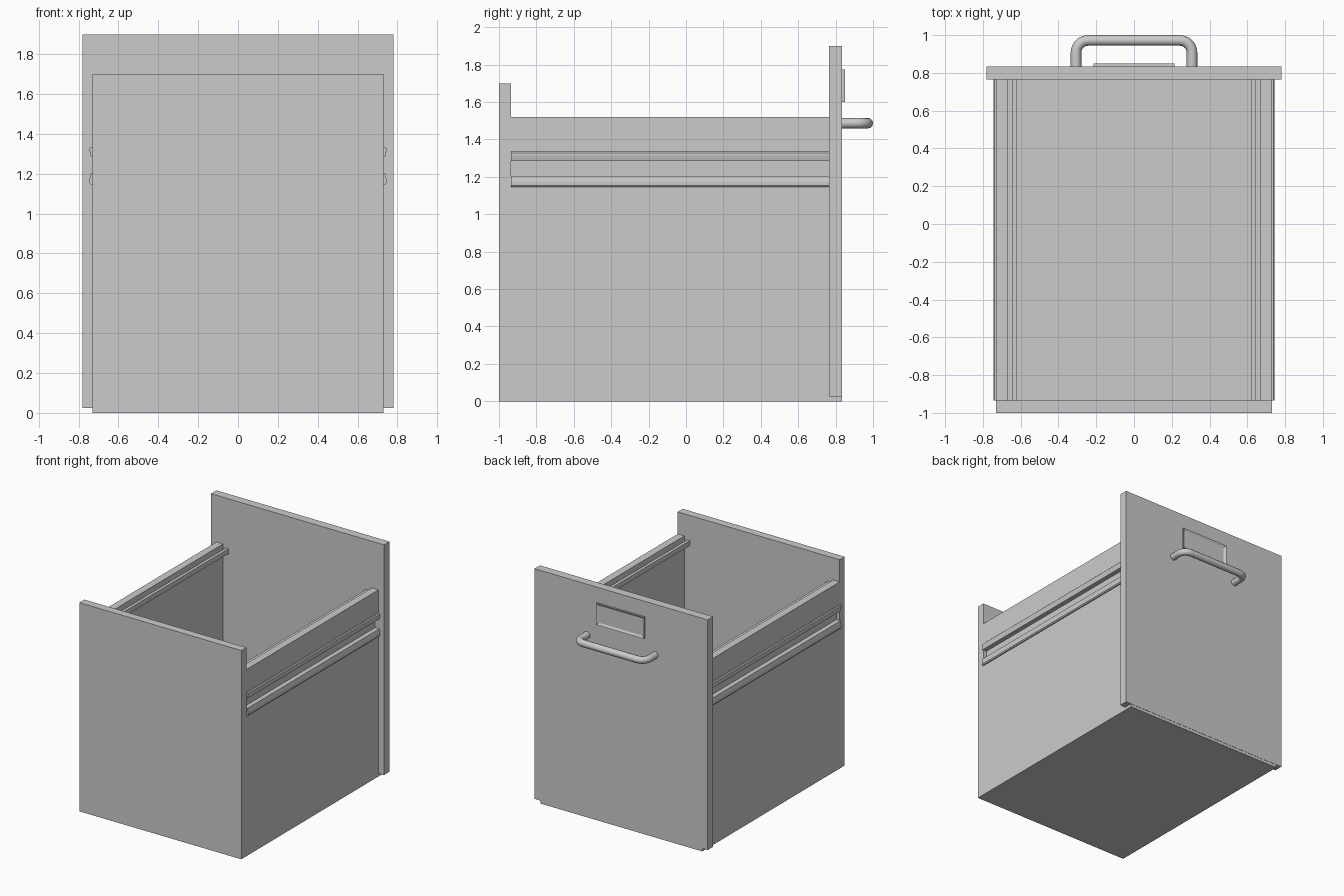
import bpy, bmesh, math
from mathutils import Vector

if "Cube" in bpy.data.objects:
    bpy.data.objects.remove(bpy.data.objects["Cube"])

def make(name, bm):
    bmesh.ops.recalc_face_normals(bm, faces=bm.faces[:])
    me = bpy.data.meshes.new(name)
    bm.to_mesh(me)
    bm.free()
    ob = bpy.data.objects.new(name, me)
    bpy.context.collection.objects.link(ob)
    return ob

def box(name, x, y, z):
    bm = bmesh.new()
    bmesh.ops.create_cube(bm, size=1)
    for v in bm.verts:
        v.co = Vector([(a + b) / 2 + c * (b - a) for (a, b), c in zip((x, y, z), v.co)])
    return make(name, bm)

def extrude_y(name, profile, y0, y1):
    bm = bmesh.new()
    f = bm.faces.new([bm.verts.new((x, y0, z)) for x, z in profile])
    r = bmesh.ops.extrude_face_region(bm, geom=[f])
    verts = [g for g in r["geom"] if isinstance(g, bmesh.types.BMVert)]
    bmesh.ops.translate(bm, vec=(0, y1 - y0, 0), verts=verts)
    return make(name, bm)

# Panels and floor
box("back_panel", (-.73, .73), (-1, -.935), (0, 1.7))
box("front_panel", (-.78, .78), (.765, .835), (.025, 1.9))
box("floor", (-.73, .73), (-.935, .765), (0, .06))
box("floor_front_lip", (-.73, .73), (.765, .833), (0, .025))

# Side walls: hanging-file ledge inside, ribbed slide channel outside
wall = [(.67, .06), (.73, .06), (.73, 1.145), (.738, 1.145), (.745, 1.153),
        (.745, 1.175), (.738, 1.205), (.7, 1.205), (.7, 1.285), (.738, 1.285),
        (.745, 1.315), (.745, 1.328), (.738, 1.335), (.73, 1.335), (.73, 1.52),
        (.67, 1.52), (.67, 1.475), (.645, 1.475), (.645, 1.495), (.62, 1.495),
        (.62, 1.455), (.67, 1.455)]
for side, s in (("right", 1), ("left", -1)):
    extrude_y(side + "_wall", [(s * x, z) for x, z in wall], -.935, .765)
    box(side + "_wall_foot", sorted((s * .67, s * .73)), (-.935, .765), (.06, .061))

# Label holder: raised frame with a recessed card
bm = bmesh.new()
bmesh.ops.create_cube(bm, size=1)
for v in bm.verts:
    v.co = Vector((v.co.x * .43, .8425 + v.co.y * .015, 1.6875 + v.co.z * .175))
bm.normal_update()
face = max(bm.faces, key=lambda f: f.normal.y)
bmesh.ops.inset_region(bm, faces=[face], thickness=.025)
for v in face.verts:
    v.co.y -= .01
make("label_holder", bm)

# Tubular handle swept along a bent path
path, r = [Vector((.307, .825, 1.487))], .065
for cx, start in ((.307 - r, 0), (-.307 + r, 90)):
    for i in range(9):
        a = math.radians(start + i * 90 / 8)
        path.append(Vector((cx + r * math.cos(a), .972 - r + r * math.sin(a), 1.487)))
path.append(Vector((-.307, .825, 1.487)))
cu = bpy.data.curves.new("handle", "CURVE")
cu.dimensions = "3D"
cu.bevel_depth = .028
cu.bevel_resolution = 4
cu.use_fill_caps = True
sp = cu.splines.new("POLY")
sp.points.add(len(path) - 1)
for p, co in zip(sp.points, path):
    p.co = (*co, 1)
handle = bpy.data.objects.new("handle", cu)
bpy.context.collection.objects.link(handle)
bpy.ops.object.select_all(action="DESELECT")
handle.select_set(True)
bpy.context.view_layer.objects.active = handle
bpy.ops.object.convert(target="MESH")
bpy.ops.object.shade_smooth_by_angle(angle=math.radians(40))
